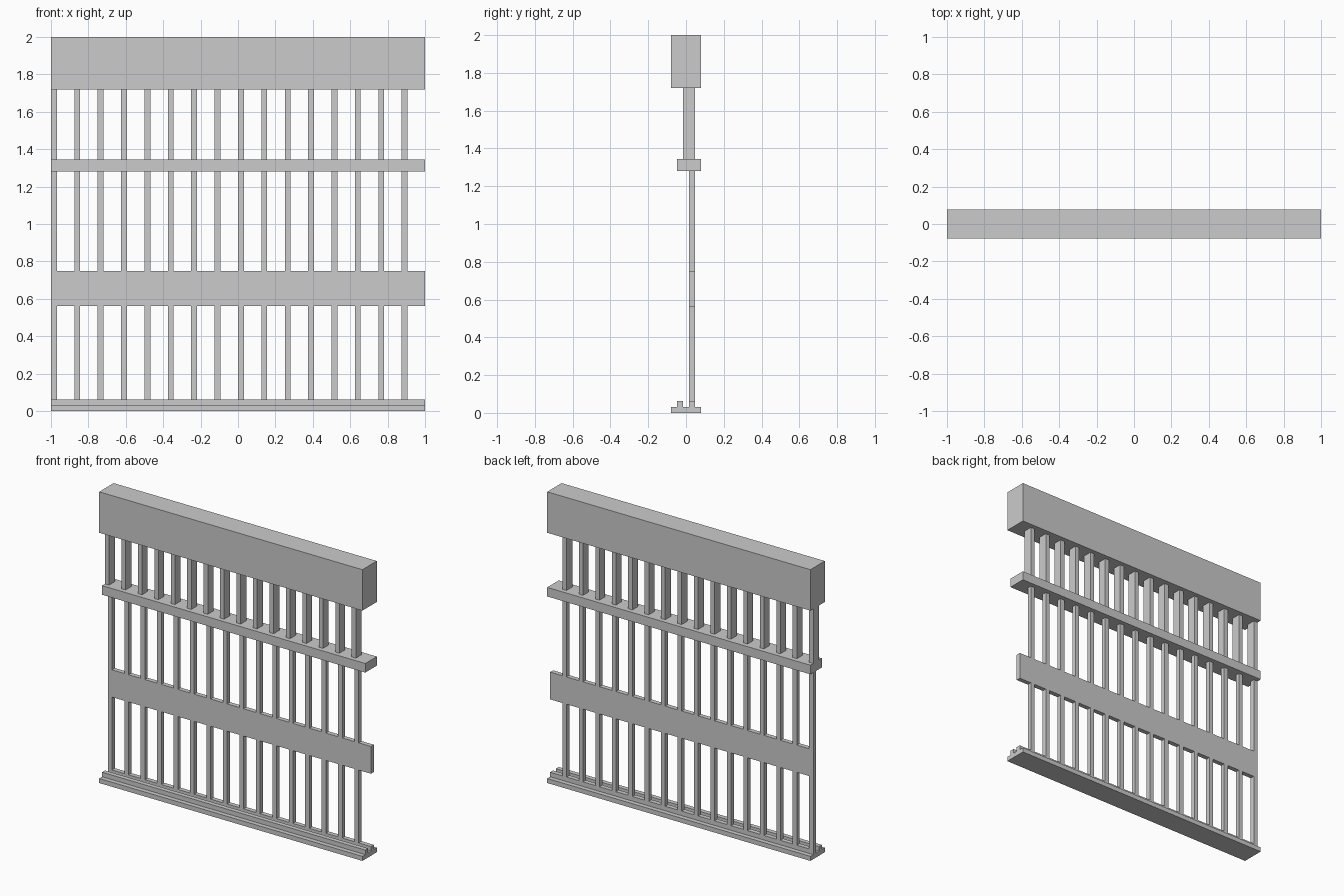
import bpy

if "Cube" in bpy.data.objects:
    bpy.data.objects.remove(bpy.data.objects["Cube"])

U = 1 / 32  # base unit of the design


def box(name, x, y, z):
    """Box from (min, max) ranges, given in design units."""
    bpy.ops.mesh.primitive_cube_add(
        size=1, location=[(a + b) / 2 * U for a, b in (x, y, z)])
    ob = bpy.context.object
    ob.name = name
    ob.scale = [(b - a) * U for a, b in (x, y, z)]
    bpy.ops.object.transform_apply(location=False, rotation=False, scale=True)
    return ob


def bar_row(name, y, z):
    """Sixteen evenly spaced upright bars, starting at the left end."""
    bar = box(name, (-32, -31), y, z)
    mod = bar.modifiers.new("repeat", 'ARRAY')
    mod.count = 16
    mod.use_relative_offset = False
    mod.use_constant_offset = True
    mod.constant_offset_displace = (4 * U, 0, 0)


FULL = (-32, 32)
THIN = (0.5, 1.5)  # depth of the plane the slim bars stand in

# Horizontal members
box("header_beam", FULL, (-2.5, 2.5), (55, 64))
box("upper_rail", FULL, (-1.5, 2.5), (41, 43))
box("middle_panel", FULL, THIN, (18, 24))
box("base_plate", FULL, (-2.5, 2.5), (0, 1))
box("front_base_ridge", FULL, (-1.5, -0.5), (1, 2))
box("back_base_ridge", FULL, THIN, (1, 2))

# Upright bars between them
bar_row("upper_bars", (-0.5, 1.5), (43, 55))
bar_row("middle_bars", THIN, (24, 41))
bar_row("lower_bars", THIN, (2, 18))
